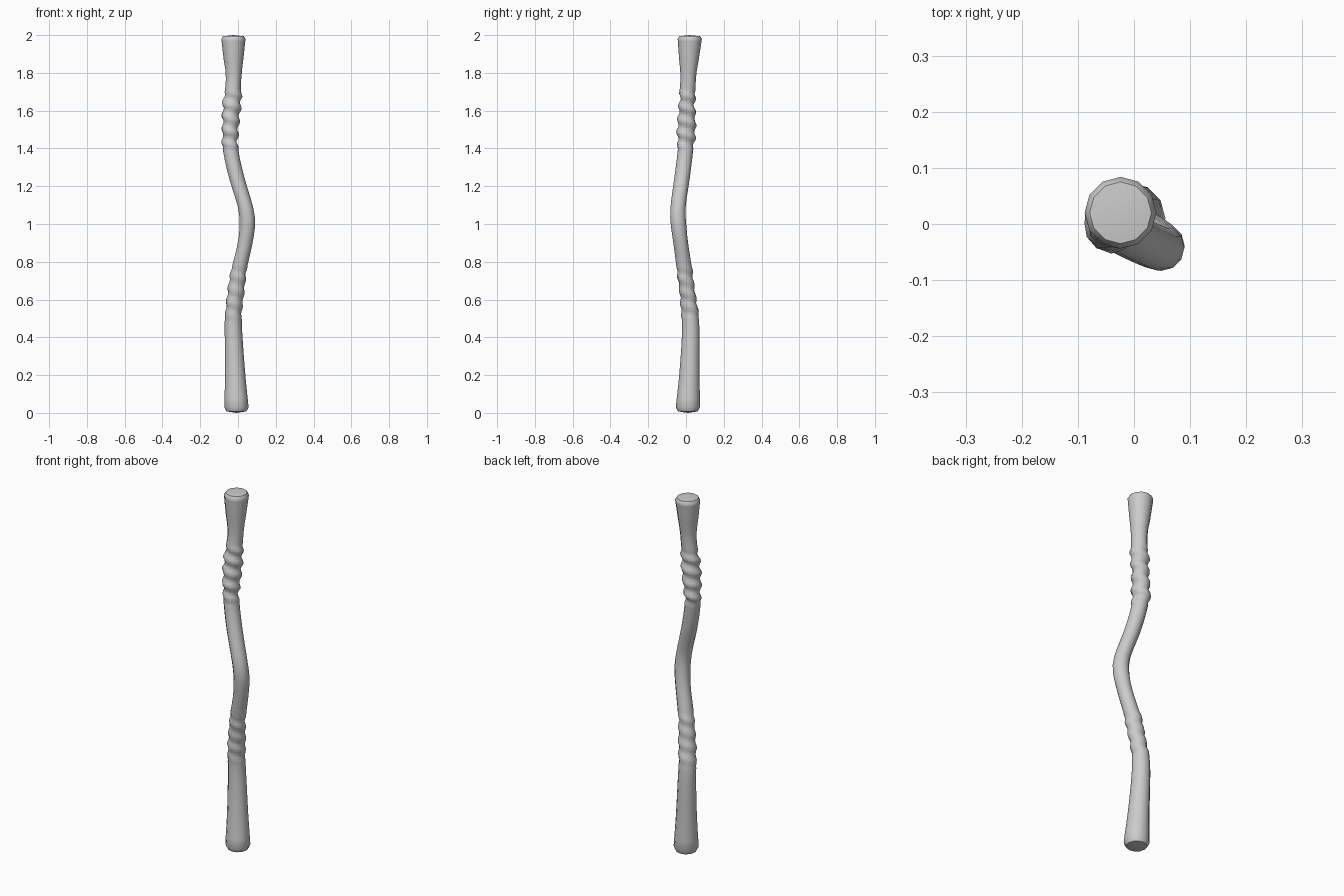
import bpy, bmesh, math, random

if "Cube" in bpy.data.objects:
    bpy.data.objects.remove(bpy.data.objects["Cube"])

random.seed(4)
SIDES = 12

# Height, centre x, centre y, radius along the crooked shaft
KEYS = [
    (0.03, -0.008, 0.010, 0.064), (0.20, -0.015, 0.018, 0.054),
    (0.40, -0.023, 0.025, 0.047), (0.50, -0.025, 0.023, 0.045),
    (0.60, -0.016, 0.012, 0.043), (0.75, 0.004, -0.007, 0.041),
    (0.90, 0.038, -0.028, 0.039), (1.00, 0.050, -0.040, 0.041),
    (1.08, 0.042, -0.043, 0.040), (1.25, -0.008, -0.020, 0.041),
    (1.40, -0.040, -0.002, 0.041), (1.50, -0.040, 0.002, 0.045),
    (1.65, -0.031, 0.006, 0.044), (1.78, -0.023, 0.012, 0.041),
    (1.88, -0.024, 0.016, 0.053), (1.98, -0.024, 0.020, 0.064),
]
GRIPS = [(1.39, 1.71, 0.007), (0.49, 0.78, 0.004)]


def sample(z):
    """Smooth interpolation of the shaft keys (Hermite)."""
    n = len(KEYS)
    i = max(j for j in range(n - 1) if KEYS[j][0] <= z + 1e-6)
    a, b = KEYS[i], KEYS[i + 1]
    p, q = KEYS[max(i - 1, 0)], KEYS[min(i + 2, n - 1)]
    h = b[0] - a[0]
    t = (z - a[0]) / h
    out = []
    for c in (1, 2, 3):
        m0 = (b[c] - p[c]) / (b[0] - p[0]) * h
        m1 = (q[c] - a[c]) / (q[0] - a[0]) * h
        out.append((2*t**3 - 3*t*t + 1) * a[c] + (t**3 - 2*t*t + t) * m0
                   + (3*t*t - 2*t**3) * b[c] + (t**3 - t*t) * m1)
    return out


def ring(bm, x, y, z, r, bump=0.0):
    verts = []
    for k in range(SIDES):
        a = math.tau * k / SIDES
        # Slanted wrapped ridges, uneven around the shaft
        wave = math.cos(math.tau * z / 0.07 + a) + 0.5 * math.cos(2 * a + 19 * z)
        rr = r + bump * wave
        verts.append(bm.verts.new((x + rr * math.cos(a), y + rr * math.sin(a), z)))
    return verts


bm = bmesh.new()
rings = []

# Rounded foot
x, y, r = sample(0.03)
rings.append(ring(bm, x, y, 0.008, r * 0.82))

# Shaft: dense rings at the grips, sparse elsewhere
z = 0.03
while z < 1.979:
    x, y, r = sample(z)
    bump, step = 0.0, 0.05
    for lo, hi, amp in GRIPS:
        if lo - 0.04 < z < hi:
            step = 0.0145
        if lo < z < hi:
            fade = min(1, (z - lo) / 0.03, (hi - z) / 0.03)
            bump = amp * fade * random.uniform(0.7, 1.1)
    rings.append(ring(bm, x, y, z, r, bump))
    z += step

# Flared, gently domed head
x, y, r = sample(1.98)
rings.append(ring(bm, x, y, 1.98, r))
rings.append(ring(bm, x, y, 1.994, r * 0.86))

for lower, upper in zip(rings, rings[1:]):
    for k in range(SIDES):
        j = (k + 1) % SIDES
        bm.faces.new((lower[k], lower[j], upper[j], upper[k]))

# End caps
foot = bm.verts.new((-0.008, 0.010, 0.0))
head = bm.verts.new((x, y, 2.0))
for k in range(SIDES):
    j = (k + 1) % SIDES
    bm.faces.new((rings[0][j], rings[0][k], foot))
    bm.faces.new((rings[-1][k], rings[-1][j], head))

mesh = bpy.data.meshes.new("wooden_staff")
bm.to_mesh(mesh)
bm.free()
staff = bpy.data.objects.new("wooden_staff", mesh)
bpy.context.collection.objects.link(staff)
bpy.context.view_layer.objects.active = staff
staff.select_set(True)
bpy.ops.object.shade_smooth_by_angle(angle=math.radians(50))
